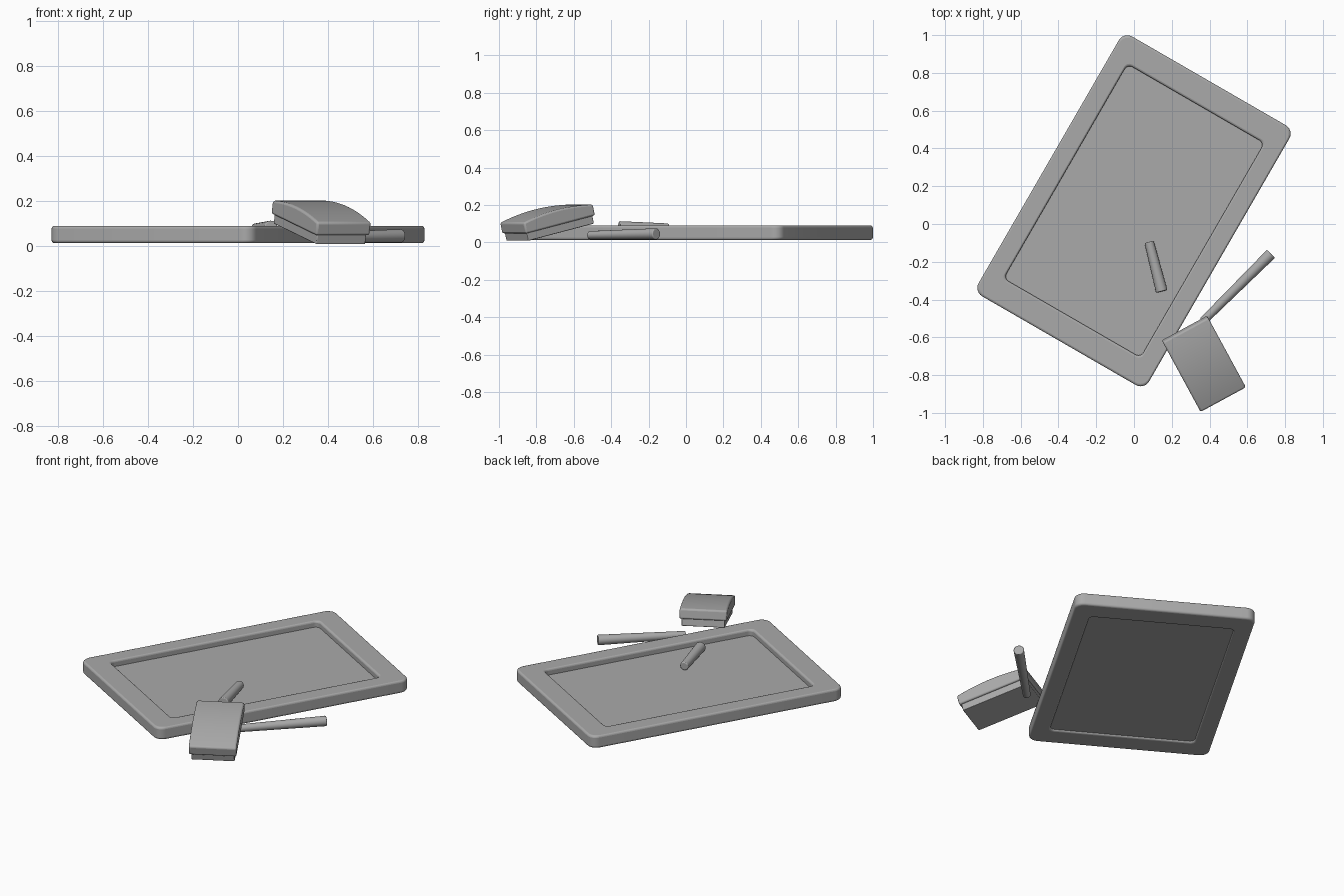
import bpy
import bmesh
from math import sin, cos, pi, radians
from mathutils import Vector, Matrix

if "Cube" in bpy.data.objects:
    bpy.data.objects.remove(bpy.data.objects["Cube"], do_unlink=True)

grey = bpy.data.materials.new("plain grey")
grey.use_nodes = True
COLOUR = (0.4, 0.4, 0.4, 1)
grey.diffuse_color = COLOUR
grey.node_tree.nodes["Principled BSDF"].inputs["Base Color"].default_value = COLOUR


def loft(name, rings, matrix, closed=False, bevel=0.0):
    """Skin a list of equal rings; cap the ends unless the loft is closed."""
    bm = bmesh.new()
    loops = [[bm.verts.new(p) for p in ring] for ring in rings]
    pairs = list(zip(loops, loops[1:]))
    if closed:
        pairs.append((loops[-1], loops[0]))
    else:
        bm.faces.new(loops[0])
        bm.faces.new(loops[-1])
    for low, high in pairs:
        for i in range(len(low)):
            j = (i + 1) % len(low)
            bm.faces.new((low[i], low[j], high[j], high[i]))
    bmesh.ops.recalc_face_normals(bm, faces=bm.faces)
    mesh = bpy.data.meshes.new(name)
    bm.to_mesh(mesh)
    bm.free()
    obj = bpy.data.objects.new(name, mesh)
    bpy.context.collection.objects.link(obj)
    mesh.materials.append(grey)
    obj.matrix_world = matrix
    if bevel:
        mod = obj.modifiers.new("soft edges", "BEVEL")
        mod.width, mod.segments = bevel, 3
        mod.limit_method, mod.angle_limit = "ANGLE", radians(40)
    bpy.ops.object.select_all(action="DESELECT")
    obj.select_set(True)
    bpy.context.view_layer.objects.active = obj
    bpy.ops.object.shade_smooth_by_angle(angle=radians(35))
    return obj


def rounded_rect(half_x, half_y, radius, z, steps=6):
    points = []
    for corner, (sx, sy) in enumerate([(1, 1), (-1, 1), (-1, -1), (1, -1)]):
        for k in range(steps + 1):
            a = (corner + k / steps) * pi / 2
            points.append((sx * (half_x - radius) + radius * cos(a),
                           sy * (half_y - radius) + radius * sin(a), z))
    return points


# Board: rounded frame around a recessed panel
board = Matrix.Translation((0, 0.07, 0)) @ Matrix.Rotation(radians(-30), 4, "Z")
BOTTOM, TOP = 0.013, 0.09
frame_rings = [rounded_rect(0.418, 0.655, 0.03, z) for z in (TOP, BOTTOM)]
frame_rings += [rounded_rect(0.521, 0.794, 0.052, z) for z in (BOTTOM, TOP)]
loft("board_frame", frame_rings, board, closed=True, bevel=0.012)
loft("board_panel", [rounded_rect(0.43, 0.667, 0.03, z) for z in (0.023, 0.052)], board)


# Eraser: felt pad under an arched grip, leaning on the frame
def slab(width, length, bottom, top, arch, steps=12):
    sides = []
    for x in (-width / 2, width / 2):
        ring = [(x, length / 2, bottom), (x, -length / 2, bottom)]
        for k in range(steps + 1):
            t = k / steps * 2 - 1
            ring.append((x, t * length / 2, top + arch * (1 - t * t)))
        sides.append(ring)
    return sides


eraser = (Matrix.Translation((0.362, -0.726, 0.054))
          @ Matrix.Rotation(radians(28.5), 4, "Z")
          @ Matrix.Rotation(radians(13), 4, "X"))
loft("eraser_felt", slab(0.248, 0.41, 0, 0.05, 0), eraser, bevel=0.004)
loft("eraser_grip", slab(0.273, 0.433, 0.042, 0.102, 0.022), eraser, bevel=0.01)


# Chalk sticks: tapered cylinders lying on their sides
def chalk(name, start, end, r_start, r_end):
    start, end = Vector(start), Vector(end)
    axis = end - start
    matrix = Matrix.Translation(start) @ axis.to_track_quat("Z", "Y").to_matrix().to_4x4()
    rings = [[(r * cos(k * pi / 12), r * sin(k * pi / 12), z) for k in range(24)]
             for r, z in ((r_start, 0), (r_end, axis.length))]
    loft(name, rings, matrix, bevel=0.005)


chalk("chalk_short", (0.08, -0.095, 0.076), (0.147, -0.357, 0.082), 0.025, 0.031)
chalk("chalk_long", (0.365, -0.515, 0.038), (0.725, -0.158, 0.045), 0.022, 0.03)
